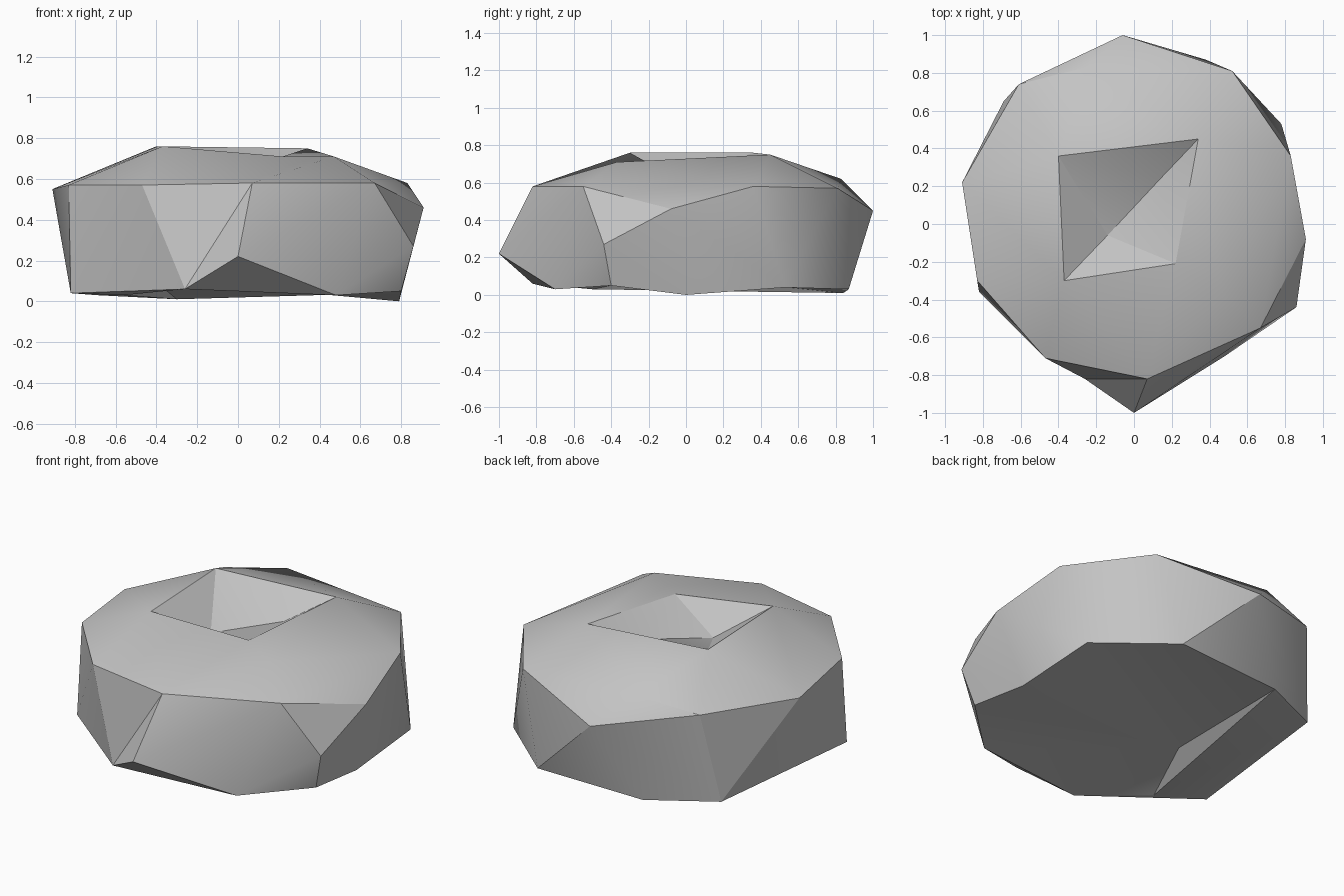
import bpy
import bmesh
import math
from mathutils import Vector

cube = bpy.data.objects.get("Cube")
if cube:
    bpy.data.objects.remove(cube, do_unlink=True)


def make_material(name, colour):
    material = bpy.data.materials.new(name)
    material.use_nodes = True
    material.diffuse_color = colour
    shader = next(n for n in material.node_tree.nodes if n.type == "BSDF_PRINCIPLED")
    shader.inputs["Base Color"].default_value = colour
    shader.inputs["Roughness"].default_value = 0.9
    return material


# Uneven rings of corners, each listed around the boulder
foot_ring = [
    (-.26, -.82, .06), (.48, -.7, .03), (.8, -.4, .05), (.79, 0, 0),
    (.78, .53, .04), (.38, .87, .03), (-.3, .84, .01), (-.69, .65, .03),
    (-.82, -.36, .04),
]
waist_corners = [(0, -1, .22), (.86, -.44, .27), (.91, -.08, .46), (-.06, 1, .45)]
shoulder_ring = [
    (.07, -.82, .58), (.67, -.55, .58), (.83, .36, .58), (.52, .81, .57),
    (-.25, .83, .62), (-.61, .74, .565), (-.91, .22, .55), (-.83, -.3, .57),
    (-.47, -.71, .57),
]

# Rim of the hollow in the top, its low lip and the two ends of its valley
rim_corners = [(-.4, .36, .76), (.34, .45, .75), (.47, -.37, .71), (-.37, -.3, .76)]
hollow_floor = [(.22, -.21, .71), (.14, .24, .63), (-.14, -.06, .6)]

# Deepest point and low ridge of the notch in the underside
notch_corners = [(-.42, -.12, .11), (-.56, -.5, .03)]


def add_corners(bm, corners):
    return [bm.verts.new(Vector(corner)) for corner in corners]


def remove_cap(bm, ring):
    cap = [face for face in bm.faces if all(v in ring for v in face.verts)]
    bmesh.ops.delete(bm, geom=cap, context="FACES")


def add_fan(bm, centre, path):
    for start, end in zip(path, path[1:]):
        bm.faces.new((centre, start, end))


def carve_hollow(bm, rim, brow):
    """Replace the cap by facets falling to a valley, open towards the brow."""
    remove_cap(bm, rim + [brow])
    back_left, back_right, front_right, front_left = rim
    lip, near, far = add_corners(bm, hollow_floor)
    add_fan(bm, back_left, [back_right, near, far, front_left])
    add_fan(bm, lip, [front_left, brow, front_right, back_right, near, far, front_left])


def carve_notch(bm, foot):
    """Replace the flat underside by facets around a shallow notch."""
    remove_cap(bm, foot)
    deep, ridge = add_corners(bm, notch_corners)
    add_fan(bm, deep, foot[:7] + [ridge, foot[0]])
    add_fan(bm, ridge, foot[6:] + foot[:1])


# Outer skin wrapped around all the corners
bm = bmesh.new()
foot = add_corners(bm, foot_ring)
waist = add_corners(bm, waist_corners)
shoulder = add_corners(bm, shoulder_ring)
rim = add_corners(bm, rim_corners)
bmesh.ops.convex_hull(bm, input=list(bm.verts))

# Sunken crease beside the front point
crease = bm.edges.get((waist[0], shoulder[-1]))
bmesh.ops.rotate_edges(bm, edges=[crease], use_ccw=False)

carve_hollow(bm, rim, shoulder[0])
carve_notch(bm, foot)
loose = [edge for edge in bm.edges if not edge.link_faces]
bmesh.ops.delete(bm, geom=loose, context="EDGES")
bmesh.ops.recalc_face_normals(bm, faces=list(bm.faces))

mesh = bpy.data.meshes.new("boulder")
bm.to_mesh(mesh)
bm.free()
mesh.materials.append(make_material("stone_grey", (.55, .55, .55, 1)))

boulder = bpy.data.objects.new("boulder", mesh)
bpy.context.collection.objects.link(boulder)

# Soften the shallow facets and keep the hard ridges
bpy.ops.object.select_all(action="DESELECT")
boulder.select_set(True)
bpy.context.view_layer.objects.active = boulder
bpy.ops.object.shade_smooth_by_angle(angle=math.radians(28))
